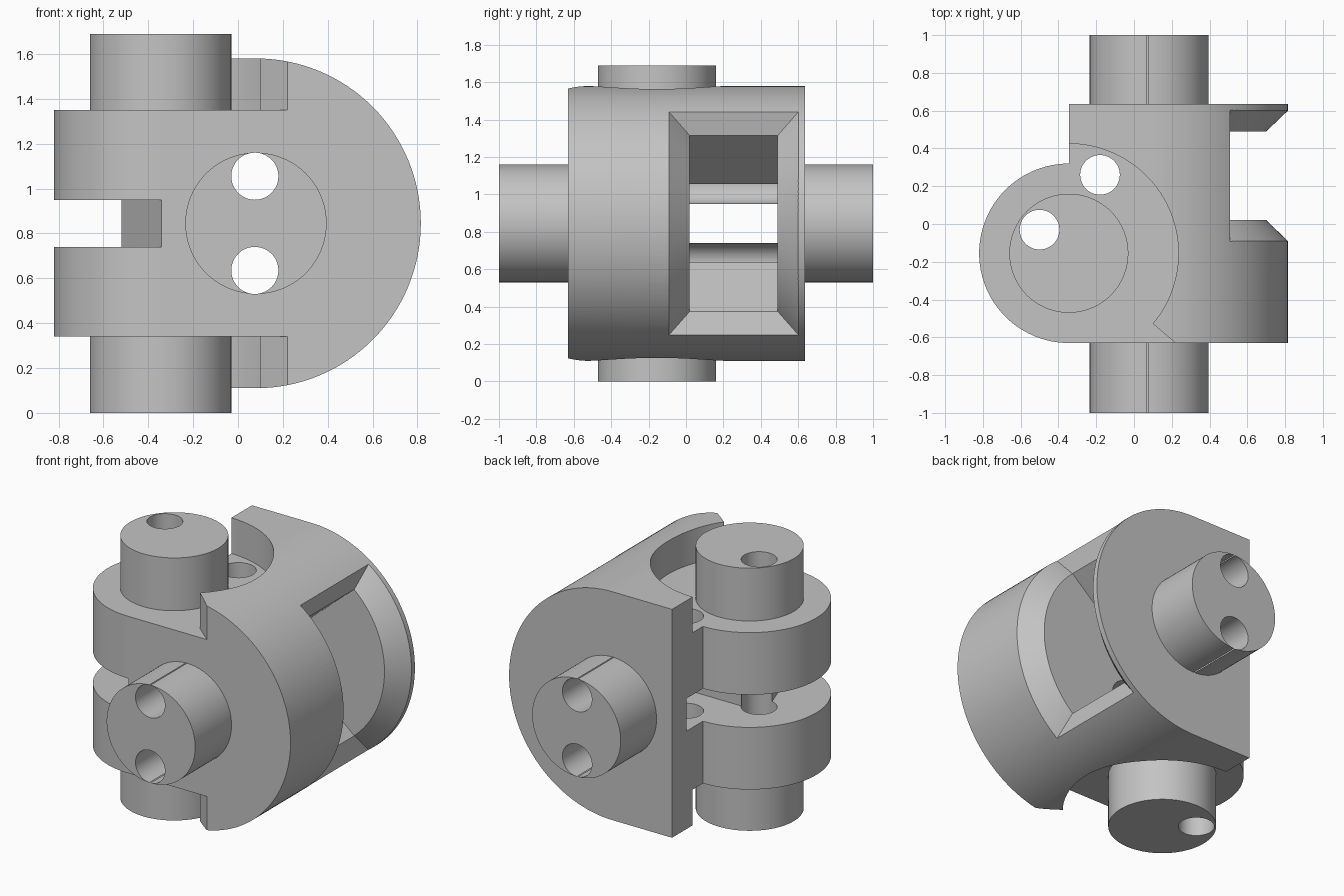
import bpy, bmesh, math
from mathutils import Vector

cube = bpy.data.objects.get("Cube")
if cube:
    bpy.data.objects.remove(cube, do_unlink=True)

grey = bpy.data.materials.new("plain_grey")
grey.use_nodes = True
tone = (0.55, 0.55, 0.55, 1)
grey.diffuse_color = tone
grey.node_tree.nodes["Principled BSDF"].inputs["Base Color"].default_value = tone

HINGE = (-0.345, -0.155)      # upright pivot in x, y
BARREL = (0.08, 0.845)        # lying pivot in x, z
MID_Z = BARREL[1]


def loft(name, rings):
    """Closed solid through a list of equal-length point rings."""
    bm = bmesh.new()
    loops = [[bm.verts.new(p) for p in ring] for ring in rings]
    n = len(loops[0])
    for a, b in zip(loops, loops[1:]):
        for i in range(n):
            j = (i + 1) % n
            bm.faces.new((a[i], a[j], b[j], b[i]))
    bm.faces.new(loops[0])
    bm.faces.new(loops[-1])
    bmesh.ops.recalc_face_normals(bm, faces=bm.faces)
    mesh = bpy.data.meshes.new(name)
    bm.to_mesh(mesh)
    bm.free()
    mesh.materials.append(grey)
    obj = bpy.data.objects.new(name, mesh)
    bpy.context.collection.objects.link(obj)
    return obj


def prism(name, profile, axis, lo, hi):
    """Extrude a 2D profile along z (profile in x, y) or y (profile in x, z)."""
    def place(p, w):
        return (p[0], p[1], w) if axis == "z" else (p[0], w, p[1])
    return loft(name, [[place(p, w) for p in profile] for w in (lo, hi)])


def arc(centre, r, start, end, n):
    angles = [math.radians(start + (end - start) * i / n) for i in range(n + 1)]
    return [(centre[0] + r * math.cos(a), centre[1] + r * math.sin(a)) for a in angles]


def rod(name, centre, r, axis, lo, hi, n=96):
    return prism(name, arc(centre, r, 0, 360, n)[:-1], axis, lo, hi)


# Main D-shaped barrel
profile = arc(BARREL, 0.735, -90, 90, 64) + [(HINGE[0], 1.58), (HINGE[0], 0.11)]
body = prism("joint_body", profile, "y", -0.63, 0.635)
steps = []


def add(obj):
    steps.append((obj, "UNION"))


def cut(obj):
    steps.append((obj, "DIFFERENCE"))


# Swing clearance above and below the hinge knuckle
swing = [(0.42, -0.8)] + arc(HINGE, 0.58, -40, 180, 72) + [(-1, -0.8)]
cut(prism("upper_clearance", swing, "z", 1.35, 2))
cut(prism("lower_clearance", swing, "z", -0.3, 0.34))

# Knuckle and the two pivot rods
add(rod("hinge_knuckle", HINGE, 0.475, "z", 0.34, 1.35))
add(rod("upright_pivot", HINGE, 0.315, "z", 0, 1.69))
add(rod("lying_pivot", BARREL, 0.315, "y", -1, 1))

# Knuckle slot running through to the barrel pocket
slot = [(-1, -0.8), (-0.34, -0.8), (-0.34, -0.63), (-0.52, -0.133), (-0.41, 0.02),
        (0.2, 0.02), (0.2, 0.49), (-1, 0.49)]
cut(prism("knuckle_slot", slot, "z", 0.74, 0.95))

# Flared pocket inside the barrel
mouth = arc(BARREL, 0.625, -49.3, 49.3, 48)
throat = [(0.18, 1.055), (0.075, 0.95), (0.075, 0.74), (0.18, 0.635)]
cut(prism("barrel_pocket", mouth + throat, "y", 0.02, 0.49))

# Bevelled window following the barrel's curve
rings = []
for i in range(49):
    t = i / 24 - 1
    ring = []
    for r, spread, y in ((0.62, 49.3, 0.02), (0.62, 49.3, 0.49),
                         (0.85, 57.9, 0.71), (0.85, 57.9, -0.2)):
        a = math.radians(t * spread)
        ring.append((BARREL[0] + r * math.cos(a), y, MID_Z + r * math.sin(a)))
    rings.append(ring)
cut(loft("window_bevel", rings))

# Through holes along both pivots
for z in (MID_Z - 0.21, MID_Z + 0.21):
    cut(rod("lying_hole", (0.075, z), 0.105, "y", -1.2, 1.2, 48))
for spot in ((-0.5, -0.03), (-0.18, 0.26)):
    cut(rod("upright_hole", spot, 0.105, "z", -0.2, 2, 48))

# Combine everything, then drop the helper solids
for tool, operation in steps:
    tool.hide_render = True
    mod = body.modifiers.new(tool.name, "BOOLEAN")
    mod.operation = operation
    mod.solver = "EXACT"
    mod.object = tool
bpy.context.view_layer.update()
graph = bpy.context.evaluated_depsgraph_get()
result = bpy.data.meshes.new_from_object(body.evaluated_get(graph))
body.modifiers.clear()
body.data = result
for tool, _ in steps:
    bpy.data.objects.remove(tool, do_unlink=True)
result.materials.clear()
result.materials.append(grey)
for face in result.polygons:
    face.material_index = 0

# Smooth round walls, crisp edges
for other in bpy.context.selected_objects:
    other.select_set(False)
body.select_set(True)
bpy.context.view_layer.objects.active = body
bpy.ops.object.shade_smooth_by_angle(angle=math.radians(25))
